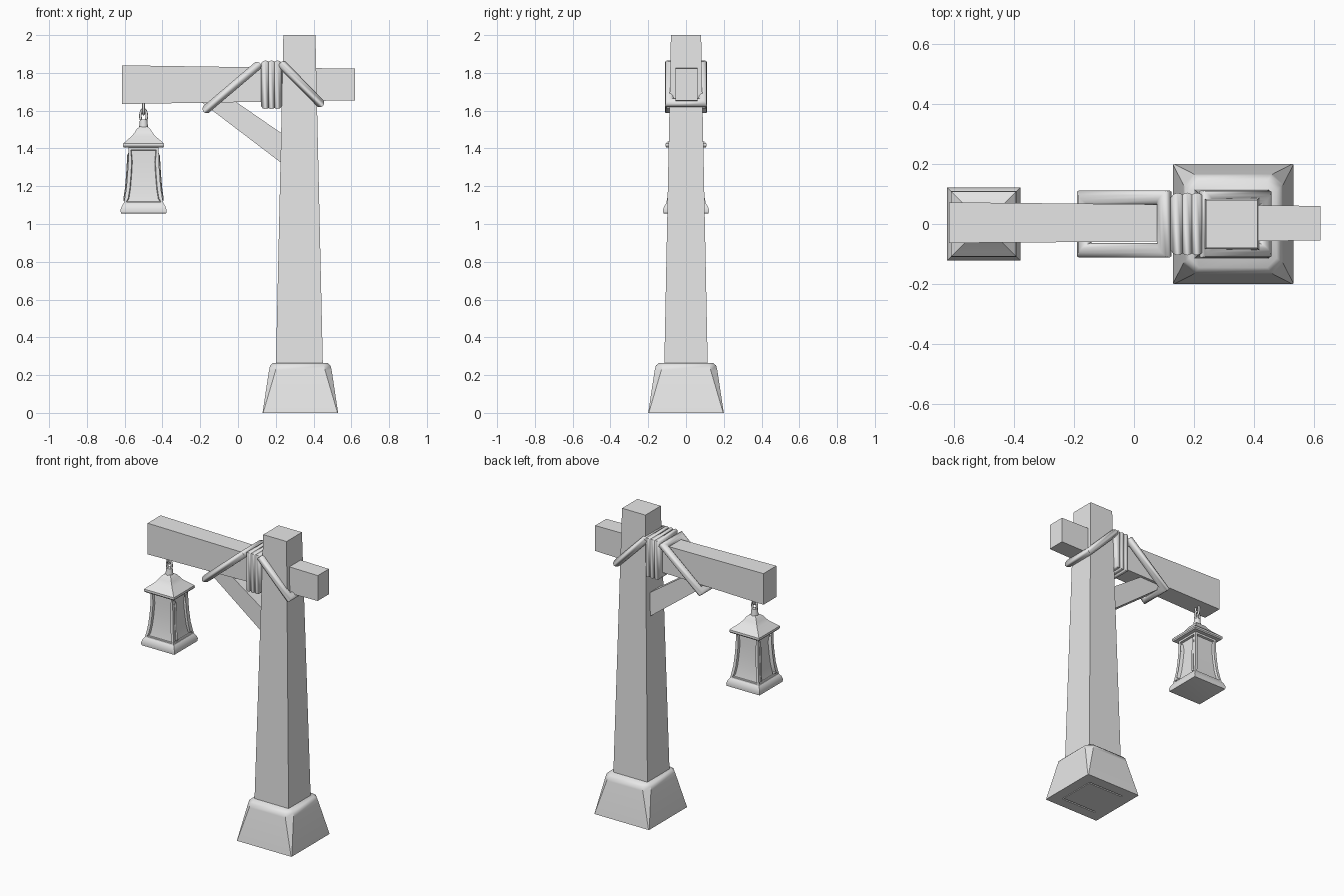
import bpy, bmesh, math
from mathutils import Vector

cube = bpy.data.objects.get("Cube")
if cube:
    bpy.data.objects.remove(cube, do_unlink=True)

GREY = bpy.data.materials.new("plain grey")
GREY.use_nodes = True
GREY.diffuse_color = (0.8, 0.8, 0.8, 1)
GREY.node_tree.nodes["Principled BSDF"].inputs["Base Color"].default_value = (0.8, 0.8, 0.8, 1)


def finish(name, bm, angle=0):
    """Turn a bmesh into an object, smoothing edges flatter than the angle."""
    bmesh.ops.recalc_face_normals(bm, faces=bm.faces[:])
    for f in bm.faces:
        f.smooth = angle > 0
    for e in bm.edges:
        e.smooth = e.calc_face_angle(math.pi) < math.radians(angle)
    mesh = bpy.data.meshes.new(name)
    bm.to_mesh(mesh)
    bm.free()
    mesh.materials.append(GREY)
    obj = bpy.data.objects.new(name, mesh)
    bpy.context.collection.objects.link(obj)
    return obj


def loft(rings, caps=True, cyclic=False):
    """Skin a list of equal point rings."""
    bm = bmesh.new()
    vs = [[bm.verts.new(p) for p in ring] for ring in rings]
    n = len(vs[0])
    pairs = list(zip(vs, vs[1:])) + ([(vs[-1], vs[0])] if cyclic else [])
    for a, b in pairs:
        for i in range(n):
            j = (i + 1) % n
            bm.faces.new((a[i], a[j], b[j], b[i]))
    if caps and not cyclic:
        bm.faces.new(vs[0])
        bm.faces.new(vs[-1])
    return bm


def rect(cx, z, hx, hy):
    return [(cx + sx * hx, sy * hy, z) for sx, sy in ((-1, -1), (1, -1), (1, 1), (-1, 1))]


def cut_rect(cx, z, h, c):
    """Square ring with its corners cut by c."""
    pts = []
    for sx, sy in ((-1, -1), (1, -1), (1, 1), (-1, 1)):
        pair = [(cx + sx * h, sy * (h - c), z), (cx + sx * (h - c), sy * h, z)]
        pts += pair if sx == sy else pair[::-1]
    return pts


def end_ring(x, y0, y1, z0, z1):
    return [(x, y0, z0), (x, y1, z0), (x, y1, z1), (x, y0, z1)]


def rope_loop(name, start, end, half_y, r=0.024, sides=10):
    """Rectangular mitred rope loop through two (x, z) points, spanning y."""
    a, b = Vector((start[0], 0, start[1])), Vector((end[0], 0, end[1]))
    u, v = (b - a).normalized(), Vector((0, 1, 0))
    n = u.cross(v)
    rings = []
    for p, su, sv in ((a, -1, -1), (b, 1, -1), (b, 1, 1), (a, -1, 1)):
        c = p + v * sv * half_y
        rings.append([c + r * math.cos(t) * (su * u + sv * v) + r * math.sin(t) * n
                      for t in (math.tau * k / sides for k in range(sides))])
    return finish(name, loft(rings, cyclic=True), 50)


# Stone foot with cut upper corners and a recess under the post
foot = [(0.03, 0.13, 0.002), (0, 0.13, 0.002), (0, 0.2, 0.003), (0.225, 0.166, 0.035),
        (0.25, 0.16, 0.035), (0.264, 0.145, 0.032)]
finish("stone_foot", loft([cut_rect(0.33, z, h, c) for z, h, c in foot]), 40)

# Timber frame
finish("post", loft([rect(0.325, 0, 0.13, 0.12), rect(0.325, 2, 0.085, 0.08)]))
finish("beam", loft([end_ring(-0.615, -0.063, 0.072, 1.635, 1.84),
                     end_ring(0.62, -0.055, 0.06, 1.655, 1.822)]))
brace_outline = [(0.26, 1.3), (0.26, 1.46), (-0.03, 1.66), (-0.2, 1.65)]
finish("brace", loft([[(x, y, z) for x, z in brace_outline] for y in (-0.05, 0.05)]))

# Rope lashing
for i in range(3):
    x = 0.145 + 0.032 * i
    rope_loop("rope_wrap_%d" % (i + 1), (x, 1.632), (x, 1.842), 0.08)
rope_loop("rope_beam_loop", (-0.165, 1.61), (0.1, 1.835), 0.088)
rope_loop("rope_post_loop", (0.24, 1.838), (0.433, 1.642), 0.088)

# Lantern
LX = -0.5


def square_part(name, profile, angle=35):
    return finish(name, loft([rect(LX, z, h, h) for z, h in profile]), angle)


square_part("lantern_roof", [(1.405, 0.104), (1.412, 0.109), (1.425, 0.108), (1.44, 0.092),
                             (1.465, 0.062), (1.485, 0.047), (1.505, 0.034), (1.515, 0.02)])
square_part("lantern_base", [(1.055, 0.11), (1.057, 0.12), (1.075, 0.122), (1.095, 0.115),
                             (1.108, 0.106), (1.118, 0.095)])

# Flared lantern body with a sunken pane on each side
body = loft([rect(LX, z, h, h) for z, h in ((1.105, 0.106), (1.14, 0.099), (1.19, 0.091),
                                            (1.26, 0.085), (1.33, 0.081), (1.405, 0.08))])
bmesh.ops.recalc_face_normals(body, faces=body.faces[:])
for d in ((1, 0), (-1, 0), (0, 1), (0, -1)):
    side = [f for f in body.faces if f.normal.dot(Vector((*d, 0))) > 0.8
            and len(f.verts) == 4]
    bmesh.ops.inset_region(body, faces=side, thickness=0.018, depth=0)
    bmesh.ops.inset_region(body, faces=side, thickness=0.004, depth=-0.014)
finish("lantern_body", body, 35)

# Hanger cap and chain links
cap = bmesh.new()
bmesh.ops.create_cone(cap, cap_ends=True, segments=12, radius1=0.024, radius2=0.019, depth=0.045)
bmesh.ops.translate(cap, verts=cap.verts[:], vec=(LX, 0, 1.532))
finish("lantern_cap", cap, 40)


def chain_link(name, z, turned):
    rings = []
    for k in range(16):
        t = math.tau * k / 16
        ring = []
        for m in range(8):
            q = math.tau * m / 8
            w = math.cos(t) * (0.017 + 0.007 * math.cos(q))
            h = math.sin(t) * (0.036 + 0.007 * math.cos(q))
            s = 0.007 * math.sin(q)
            ring.append((LX + (s if turned else w), w if turned else s, z + h))
        rings.append(ring)
    finish(name, loft(rings, cyclic=True), 60)


chain_link("lower_chain_link", 1.572, False)
chain_link("upper_chain_link", 1.618, True)
